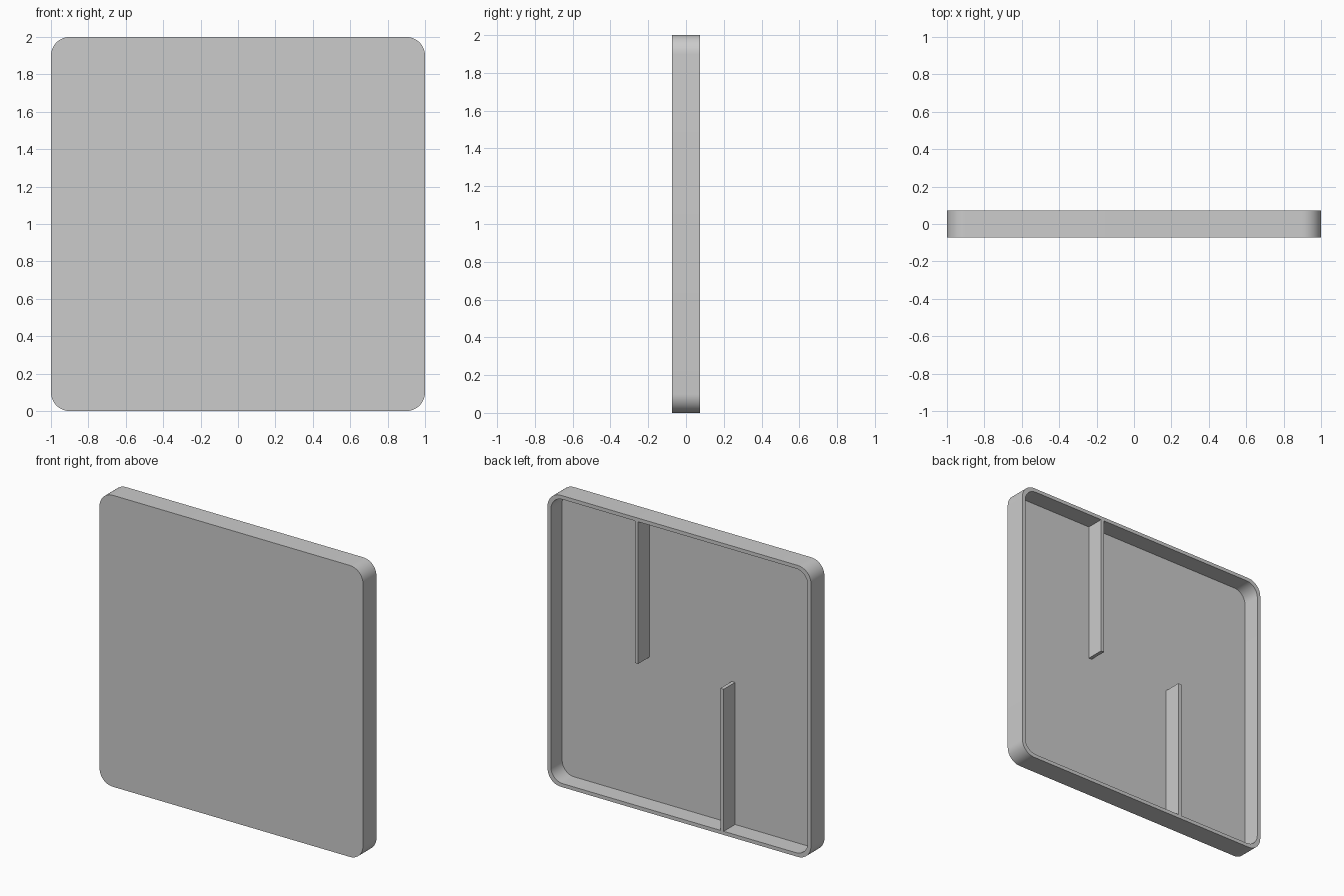
import bpy, bmesh
from math import sin, cos, pi, radians

cube = bpy.data.objects.get("Cube")
if cube:
    bpy.data.objects.remove(cube, do_unlink=True)

HALF, DEPTH, WALL, FLOOR = 1.0, 0.146, 0.025, 0.023
FRONT, BACK = -DEPTH / 2, DEPTH / 2
INNER = HALF - WALL

grey = bpy.data.materials.new("plain grey")
grey.use_nodes = True
colour = (0.6, 0.6, 0.6, 1)
grey.diffuse_color = colour
grey.node_tree.nodes["Principled BSDF"].inputs["Base Color"].default_value = colour


def add_object(name, bm):
    bmesh.ops.recalc_face_normals(bm, faces=bm.faces)
    mesh = bpy.data.meshes.new(name)
    bm.to_mesh(mesh)
    bm.free()
    mesh.materials.append(grey)
    obj = bpy.data.objects.new(name, mesh)
    bpy.context.collection.objects.link(obj)
    return obj


def rounded_loop(bm, half, radius, y, steps=12):
    """Ring of vertices round a square with rounded corners, in the xz plane."""
    ring = []
    for corner, (sx, sz) in enumerate([(1, 1), (-1, 1), (-1, -1), (1, -1)]):
        for i in range(steps + 1):
            a = (corner + i / steps) * pi / 2
            x = sx * (half - radius) + radius * cos(a)
            z = sz * (half - radius) + radius * sin(a)
            ring.append(bm.verts.new((x, y, z + HALF)))
    return ring


# Shallow tray: front panel, outer wall, rim, inner wall and inner floor
bm = bmesh.new()
rings = [
    rounded_loop(bm, HALF, 0.1, FRONT),
    rounded_loop(bm, HALF, 0.1, BACK),
    rounded_loop(bm, INNER, 0.09, BACK),
    rounded_loop(bm, INNER, 0.09, FRONT + FLOOR),
]
for a, b in zip(rings, rings[1:]):
    for i in range(len(a)):
        j = (i + 1) % len(a)
        bm.faces.new((a[i], a[j], b[j], b[i]))
bm.faces.new(rings[0])
bm.faces.new(rings[-1])
tray = add_object("tray", bm)
bpy.context.view_layer.objects.active = tray
tray.select_set(True)
bpy.ops.object.shade_smooth_by_angle(angle=radians(30))
tray.select_set(False)


# Two dividing ribs, each running from one inner wall to mid height
def add_rib(name, x, z_low, z_high):
    bm = bmesh.new()
    bmesh.ops.create_cube(bm, size=1)
    size = (WALL, DEPTH - FLOOR, z_high - z_low)
    bmesh.ops.scale(bm, vec=size, verts=bm.verts)
    centre = (x, FLOOR / 2, (z_low + z_high) / 2)
    bmesh.ops.translate(bm, vec=centre, verts=bm.verts)
    add_object(name, bm)


add_rib("upper_rib", INNER / 3, HALF, HALF + INNER)
add_rib("lower_rib", -INNER / 3, HALF - INNER, HALF)
